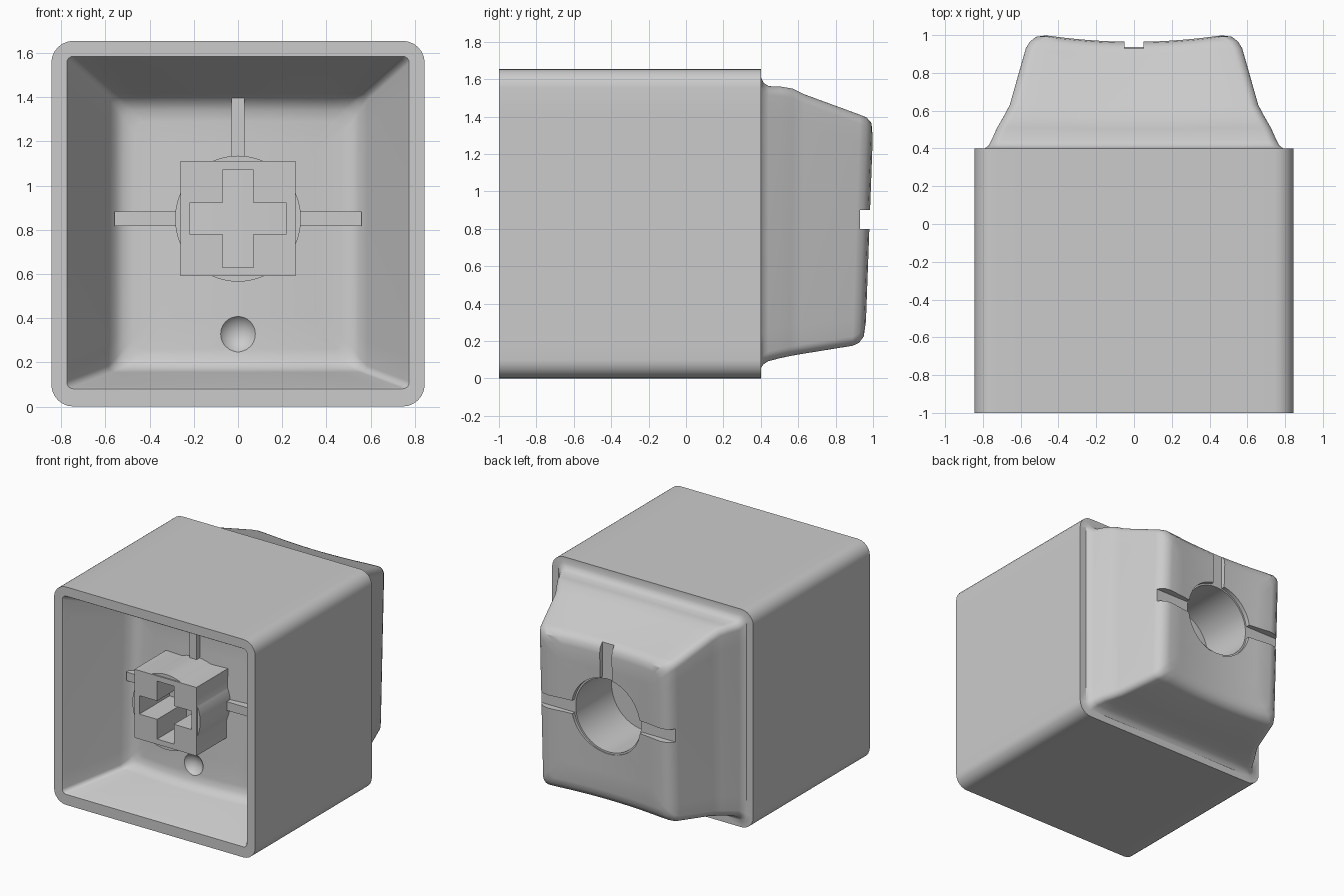
import bpy, bmesh, math
from mathutils import Matrix, Vector

if "Cube" in bpy.data.objects:
    bpy.data.objects.remove(bpy.data.objects["Cube"], do_unlink=True)

grey = bpy.data.materials.new("light grey plastic")
grey.use_nodes = True
GREY = (0.6, 0.6, 0.6, 1)
grey.diffuse_color = GREY
grey.node_tree.nodes["Principled BSDF"].inputs["Base Color"].default_value = GREY

MID = 0.85   # height of the stem axis


def make(name, bm):
    bmesh.ops.recalc_face_normals(bm, faces=bm.faces[:])
    mesh = bpy.data.meshes.new(name)
    bm.to_mesh(mesh)
    bm.free()
    mesh.materials.append(grey)
    ob = bpy.data.objects.new(name, mesh)
    bpy.context.collection.objects.link(ob)
    return ob


def box(name, x0, x1, y0, y1, z0, z1):
    bm = bmesh.new()
    size = Matrix.Diagonal((x1 - x0, y1 - y0, z1 - z0, 1))
    place = Matrix.Translation(((x0 + x1) / 2, (y0 + y1) / 2, (z0 + z1) / 2))
    bmesh.ops.create_cube(bm, size=1, matrix=place @ size)
    return make(name, bm)


def rod(name, radius, y0, y1):
    bm = bmesh.new()
    place = Matrix.Translation((0, (y0 + y1) / 2, MID)) @ Matrix.Rotation(math.pi / 2, 4, 'X')
    bmesh.ops.create_cone(bm, cap_ends=True, segments=64, radius1=radius,
                          radius2=radius, depth=y1 - y0, matrix=place)
    return make(name, bm)


def boolean(ob, tool, operation='DIFFERENCE'):
    mod = ob.modifiers.new("boolean", 'BOOLEAN')
    mod.operation, mod.object, mod.solver = operation, tool, 'EXACT'
    bpy.context.view_layer.objects.active = ob
    bpy.ops.object.modifier_apply(modifier=mod.name)
    bpy.data.objects.remove(tool, do_unlink=True)


def smooth(ob):
    ob.data.shade_smooth()
    ob.data.set_sharp_from_angle(angle=math.radians(32))


def outline(w, zb, zt, r, side=12, arc=6):
    """Rounded rectangle with evenly divided sides."""
    corners = [(w - r, zt - r), (r - w, zt - r), (r - w, zb + r), (w - r, zb + r)]
    pts = []
    for i, (cx, cz) in enumerate(corners):
        turn = [math.pi / 2 * (i + k / arc) for k in range(arc + 1)]
        curve = [Vector((cx + r * math.cos(a), cz + r * math.sin(a))) for a in turn]
        nx, nz = corners[(i + 1) % 4]
        a = math.pi / 2 * (i + 1)
        nxt = Vector((nx + r * math.cos(a), nz + r * math.sin(a)))
        pts += curve + [curve[-1].lerp(nxt, k / side) for k in range(1, side)]
    return pts


def dish(x, z):
    """Tilted top surface, hollow across its width."""
    return 0.96 + 0.037 * (z - 0.25) - 0.035 * (1 - min(1, (x / 0.47) ** 2))


def tapered(levels, base, shift):
    """Rings rising from a flat base to the dished surface, then closing inwards."""
    rings = []
    for f, w, zb, zt, r in levels:
        rings.append([Vector((p.x, base + f * (dish(p.x, p.y) + shift - base), p.y))
                      for p in outline(w, zb, zt, r)])
    for s in (0.75, 0.5, 0.25, 0.06):
        ring = []
        for v in rings[len(levels) - 1]:
            x, z = v.x * s, MID + (v.z - MID) * s
            ring.append(Vector((x, dish(x, z) + shift, z)))
        rings.append(ring)
    return rings


# Body: cavity, straight sleeve and tapered cap in one continuous loft
cavity = tapered([(0, .775, .08, 1.585, .03), (.03, .765, .088, 1.575, .03),
                  (.85, .585, .155, 1.415, .03), (.94, .555, .175, 1.385, .04),
                  (.99, .52, .21, 1.34, .05), (1, .47, .26, 1.29, .05)], -1, -1.46)
sleeve = [[Vector((p.x, y, p.y)) for p in outline(.845, 0, 1.655, .1)] for y in (-1, .4)]
cap = tapered([(0, .79, .055, 1.61, .05), (.025, .77, .075, 1.58, .05),
               (.07, .755, .092, 1.563, .05), (.18, .725, .108, 1.56, .05),
               (.28, .69, .12, 1.55, .05), (.38, .658, .13, 1.52, .05),
               (.88, .573, .175, 1.41, .05), (.94, .552, .19, 1.395, .05),
               (.985, .52, .225, 1.365, .05), (1, .47, .27, 1.32, .05)], .4, 0)
# straight sides between the fillet and the rounded edge
bm = bmesh.new()
loops = [[bm.verts.new(p) for p in ring] for ring in cavity[::-1] + sleeve + cap]
for a, b in zip(loops, loops[1:]):
    for i in range(len(a)):
        j = (i + 1) % len(a)
        bm.faces.new((a[i], a[j], b[j], b[i]))
bm.faces.new(loops[0])
bm.faces.new(loops[-1])
body = make("cap_body", bm)

# Round socket and three grooves in the back, shallow dimple in the cavity
boolean(body, rod("socket_cutter", .275, .5, 1.2))
boolean(body, rod("socket_rim_cutter", .288, .93, 1.2))
boolean(body, box("cross_groove_cutter", -.9, .9, .93, 1.2, .8, .9))
boolean(body, box("upper_groove_cutter", -.05, .05, .93, 1.2, MID, 1.6))
bm = bmesh.new()
bmesh.ops.create_uvsphere(bm, u_segments=32, v_segments=16, radius=.1,
                          matrix=Matrix.Translation((0, dish(0, .33) - 1.52, .33)))
boolean(body, make("dimple_cutter", bm))
smooth(body)

# Stem: square post with a slightly wider round core and a cross slot
stem = box("stem", -.26, .26, -.87, -.4, MID - .26, MID + .26)
boolean(stem, rod("stem_core", .285, -.86, -.38), 'UNION')
boolean(stem, box("slot_across", -.22, .22, -1, -.5, MID - .07, MID + .07))
boolean(stem, box("slot_upright", -.07, .07, -1, -.5, MID - .22, MID + .22))
smooth(stem)

# Ribs on the cavity floor
for side, sx in (("left", 1), ("right", -1)):
    x0, x1 = sorted((sx * .27, sx * .56))
    box(side + "_rib", x0, x1, -.54, -.4, MID - .033, MID + .033)
box("upper_rib", -.03, .03, -.54, -.4, MID + .27, 1.4)
